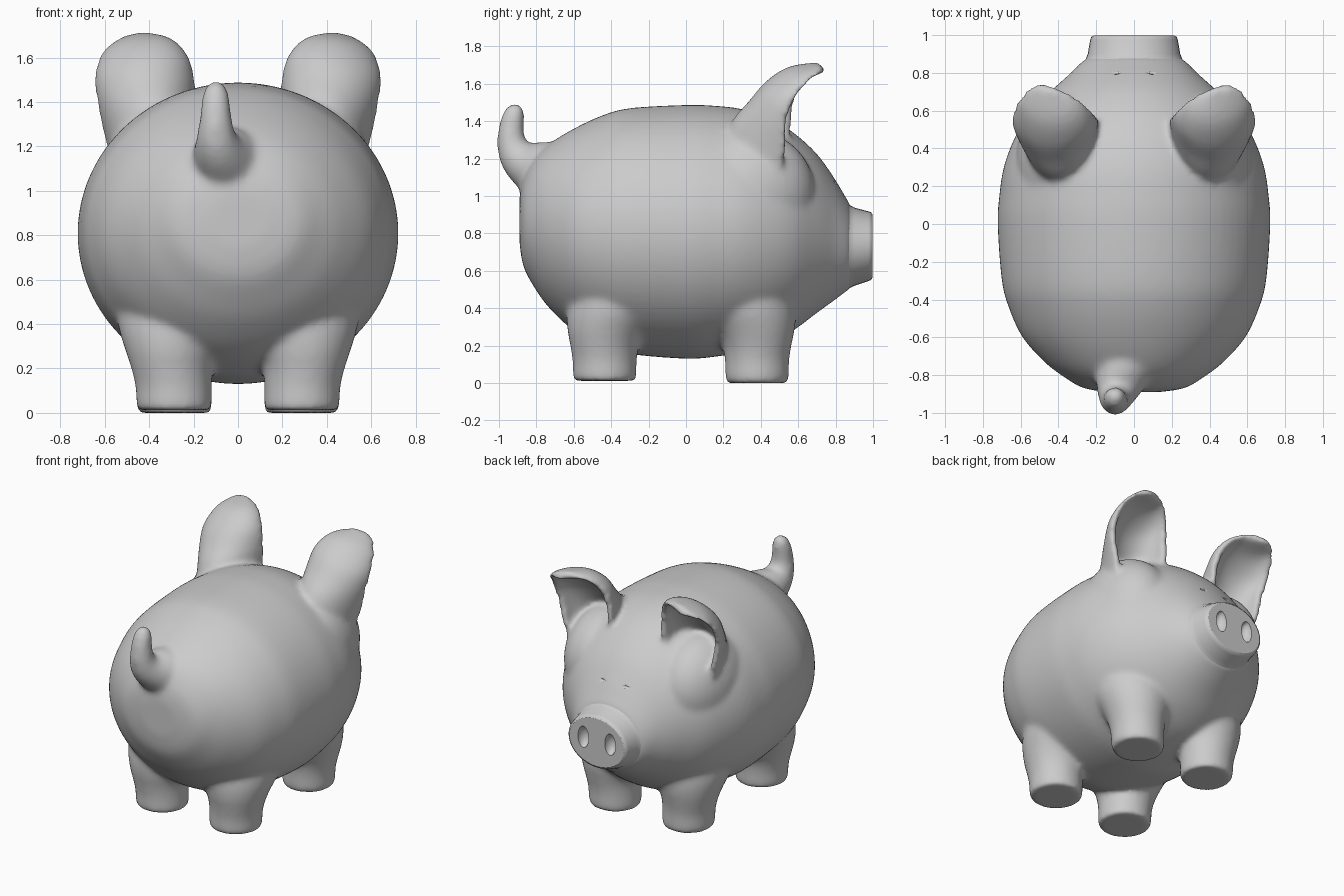
import bpy, bmesh
from math import cos, sin, pi
from mathutils import Vector as V

if "Cube" in bpy.data.objects:
    bpy.data.objects.remove(bpy.data.objects["Cube"])


def skin(bm, loops):
    """Closed solid through loops of points."""
    loops = [[bm.verts.new(p) for p in lp] for lp in loops]
    n = len(loops[0])
    faces = [bm.faces.new((a[i], a[(i + 1) % n], b[(i + 1) % n], b[i]))
             for a, b in zip(loops, loops[1:]) for i in range(n)]
    faces += [bm.faces.new(loops[0]), bm.faces.new(loops[-1])]
    bmesh.ops.recalc_face_normals(bm, faces=faces)


def loft(bm, rings, n=28):
    """Tube through rings given as (centre, semi-axis u, semi-axis v)."""
    skin(bm, [[V(c) + V(u) * cos(2 * pi * i / n) + V(v) * sin(2 * pi * i / n)
               for i in range(n)] for c, u, v in rings])


def spline(rows, k=4):
    """Smoothly resample rows of numbers (Catmull-Rom)."""
    rows = [V(r) for r in rows]
    rows = [2 * rows[0] - rows[1]] + rows + [2 * rows[-1] - rows[-2]]
    out = []
    for a, b, c, d in zip(rows, rows[1:], rows[2:], rows[3:]):
        for i in range(k):
            t = i / k
            out.append(b + (c - a) * (t / 2) + (2 * a - 5 * b + 4 * c - d) * (t * t / 2)
                       + (3 * b - a - 3 * c + d) * (t ** 3 / 2))
    return out + [rows[-2]]


def finish(name, bm):
    me = bpy.data.meshes.new(name)
    bm.to_mesh(me)
    bm.free()
    ob = bpy.data.objects.new(name, me)
    bpy.context.collection.objects.link(ob)
    for p in me.polygons:
        p.use_smooth = len(p.vertices) <= 4
    return ob


def sections(rows):
    """Upright elliptical sections from (y, z low, z high, half width)."""
    return [((0, y, (a + b) / 2), (w, 0, 0), (0, 0, (b - a) / 2)) for y, a, b, w in rows]


def ellipsoids(bm, pos, scale):
    """Mirrored pair of ellipsoids."""
    for s in (-1, 1):
        new = bmesh.ops.create_uvsphere(bm, u_segments=32, v_segments=20, radius=1)['verts']
        bmesh.ops.scale(bm, vec=scale, verts=new)
        bmesh.ops.translate(bm, vec=(s * pos[0], pos[1], pos[2]), verts=new)


def dent(name, target, pos, scale):
    bm = bmesh.new()
    ellipsoids(bm, pos, scale)
    cutter = finish(name, bm)
    cutter.hide_render = True
    cutter.hide_set(True)
    m = target.modifiers.new("dent", 'BOOLEAN')
    m.operation, m.object, m.solver = 'DIFFERENCE', cutter, 'EXACT'


# Body barrel
bm = bmesh.new()
loft(bm, sections(spline([
    (-.89, .74, 1.00, .14), (-.868, .62, 1.10, .27), (-.81, .51, 1.205, .37),
    (-.73, .40, 1.28, .475), (-.60, .28, 1.36, .59), (-.45, .20, 1.43, .66),
    (-.30, .155, 1.47, .70), (0, .13, 1.487, .722), (.15, .14, 1.483, .713),
    (.30, .165, 1.465, .69), (.45, .21, 1.415, .635), (.58, .285, 1.335, .56),
    (.70, .375, 1.225, .445), (.79, .44, 1.10, .345), (.85, .485, 1.00, .285),
    (.88, .505, .95, .25)])), 72)

# Legs, leaning inward and flaring into the body
for y, z0 in ((.38, 0), (-.435, .012)):
    for s in (-1, 1):
        loft(bm, [((s * x, y * f, z), (r, 0, 0), (0, r, 0)) for z, r, x, f in
                  spline(((z0, .163, .285, 1), (.03, .17, .287, 1), (.12, .172, .29, 1),
                          (.2, .184, .297, 1), (.28, .212, .295, .97), (.37, .25, .285, .89),
                          (.47, .28, .27, .78), (.6, .29, .26, .63)), 3)])

# Shoulders under the ears
ellipsoids(bm, (.36, .33, 1.02), (.265, .36, .34))

# Ears: cupped shells through half-ellipse arcs given by inner, back and outer points
arcs = [(.20, .54, 1.18, .38, .17, 1.20, .55, .48, 1.04),
        (.19, .56, 1.36, .40, .24, 1.39, .60, .53, 1.23),
        (.19, .57, 1.46, .41, .33, 1.50, .63, .53, 1.37),
        (.215, .60, 1.58, .42, .42, 1.605, .65, .57, 1.50),
        (.28, .66, 1.66, .43, .54, 1.685, .62, .655, 1.61),
        (.36, .705, 1.685, .46, .69, 1.71, .57, .72, 1.65),
        (.43, .725, 1.695, .48, .735, 1.70, .53, .735, 1.675)]
for s in (-1, 1):
    loops = []
    for r in spline(arcs):
        a, b, c = V(r[0:3]), V(r[3:6]), V(r[6:9])
        mid = (a + c) / 2
        arc = [mid + (a - c) / 2 * cos(pi * i / 16) + (b - mid) * sin(pi * i / 16)
               for i in range(17)]
        low = V((0, .012, -.045))
        inner = [mid + (p - mid) * .80 + low * sin(pi * i / 16) for i, p in enumerate(arc)]
        loops.append([V((s * p.x, p.y, p.z)) for p in arc + inner[::-1]])
    skin(bm, loops)

# Tail
path = spline([(-.02, -.70, 1.10, .20), (-.05, -.80, 1.15, .155), (-.08, -.88, 1.195, .115),
               (-.097, -.922, 1.25, .088), (-.1, -.936, 1.32, .073), (-.1, -.93, 1.39, .065),
               (-.1, -.918, 1.44, .057), (-.1, -.908, 1.477, .04), (-.1, -.905, 1.492, .015)], 3)
rings = []
for i, p in enumerate(path):
    t = path[min(i + 1, len(path) - 1)].to_3d() - path[max(i - 1, 0)].to_3d()
    t.x = 0
    rings.append((p[:3], V((p[3], 0, 0)), V((1, 0, 0)).cross(t).normalized() * p[3]))
loft(bm, rings)

# Blend barrel, legs, ears and tail into one skin
body = finish("body", bm)
m = body.modifiers.new("blend", 'REMESH')
m.mode, m.voxel_size, m.use_smooth_shade = 'VOXEL', .016, True
m = body.modifiers.new("soften", 'SMOOTH')
m.factor, m.iterations = .5, 14
dent("eye_cutter", body, (.1, .825, 1.075), (.045, .035, .014))

# Snout with nostrils
bm = bmesh.new()
loft(bm, sections([(.80, .50, 1.00, .27), (.845, .485, 1.00, .28), (.87, .505, .955, .257),
                   (.90, .52, .938, .245), (.975, .545, .918, .232),
                   (.99, .552, .913, .226), (.998, .565, .90, .213)]), 36)
snout = finish("snout", bm)
dent("nostril_cutter", snout, (.105, 1.0, .745), (.042, .055, .075))
